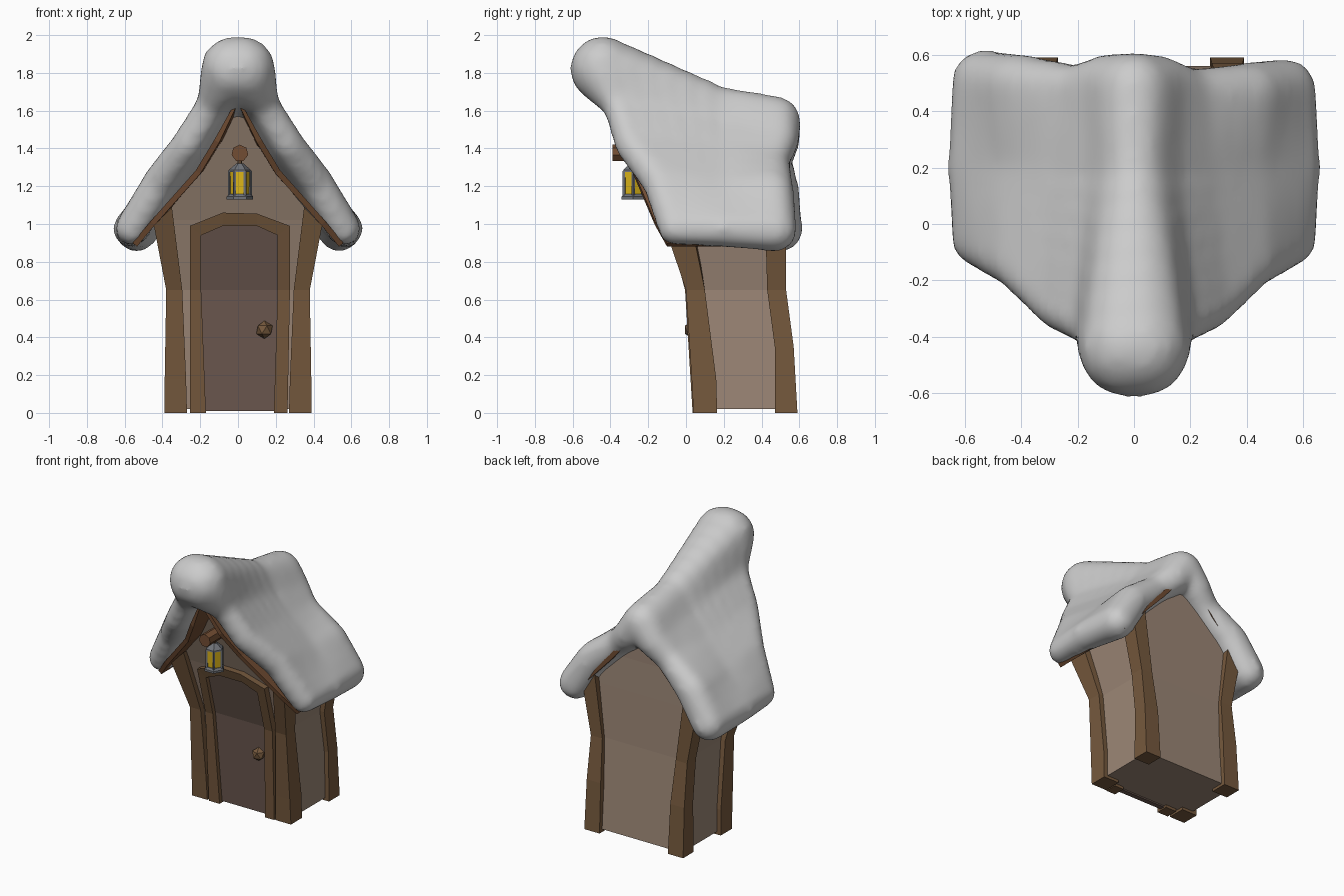
import bpy, bmesh, math
from mathutils import Matrix, Vector

if "Cube" in bpy.data.objects:
    bpy.data.objects.remove(bpy.data.objects["Cube"])


def material(name, rgb):
    m = bpy.data.materials.new(name)
    m.diffuse_color = (*rgb, 1)
    m.use_nodes = True
    m.node_tree.nodes["Principled BSDF"].inputs["Base Color"].default_value = m.diffuse_color
    return m


TIMBER = material("timber", (0.18, 0.10, 0.047))
PLASTER = material("plaster", (0.33, 0.24, 0.18))
DOOR = material("door_wood", (0.15, 0.10, 0.08))
BOARD = material("roof_wood", (0.17, 0.075, 0.033))
GLASS = material("lantern_glass", (0.75, 0.48, 0.01))
METAL = material("metal", (0.16, 0.17, 0.19))


def finish(name, bm, mat=None):
    bmesh.ops.recalc_face_normals(bm, faces=bm.faces)
    me = bpy.data.meshes.new(name)
    bm.to_mesh(me)
    bm.free()
    ob = bpy.data.objects.new(name, me)
    bpy.context.collection.objects.link(ob)
    if mat:
        me.materials.append(mat)
    return ob


def loft(name, rings, mat):
    """Skin a list of equal-length rings and cap both ends."""
    bm = bmesh.new()
    vs = [[bm.verts.new(p) for p in r] for r in rings]
    n = len(vs[0])
    for a, b in zip(vs, vs[1:]):
        for i in range(n):
            j = (i + 1) % n
            bm.faces.new((a[i], a[j], b[j], b[i]))
    bm.faces.new(vs[0])
    bm.faces.new(vs[-1])
    return finish(name, bm, mat)


def prism(name, levels, sides, mat, at=(0, 0), turn=0.0):
    """Vertical turned part from (radius, z) levels."""
    rings = [[(at[0] + r * math.cos(turn + math.tau * i / sides),
               at[1] + r * math.sin(turn + math.tau * i / sides), z)
              for i in range(sides)] for r, z in levels]
    return loft(name, rings, mat)


def front(z):
    """Depth of the forward-leaning front wall at height z."""
    pts = [(0, 0.08), (0.65, 0.04), (1.02, -0.06), (1.64, -0.27)]
    for (z0, y0), (z1, y1) in zip(pts, pts[1:]):
        if z <= z1:
            break
    return y0 + (y1 - y0) * (z - z0) / (z1 - z0)


# Walls: half width, front z, back z, back y
levels = [(0.36, 0.02, 0.02, 0.56), (0.345, 0.65, 0.65, 0.505), (0.41, 1.02, 1.02, 0.49),
          (0.2, 1.27, 1.25, 0.48), (0.1, 1.43, 1.37, 0.48), (0.004, 1.64, 1.5, 0.48)]
loft("walls", [[(-w, front(zf), zf), (w, front(zf), zf), (w, yb, zb), (-w, yb, zb)]
               for w, zf, zb, yb in levels], PLASTER)

# Corner posts: inner x, outer x, inner z, outer z, near y, far y
front_post = [(0.27, 0.39, 0, 0, 0.04, 0.165), (0.275, 0.388, 0.18, 0.18, 0.03, 0.16),
              (0.295, 0.38, 0.65, 0.65, 0, 0.10), (0.35, 0.445, 1.09, 0.99, -0.115, 0.03)]
back_post = [(0.27, 0.39, 0, 0, 0.47, 0.59), (0.275, 0.385, 0.35, 0.35, 0.47, 0.57),
             (0.29, 0.38, 0.65, 0.65, 0.43, 0.53), (0.35, 0.445, 1.09, 0.99, 0.42, 0.53)]
for label, post in (("front", front_post), ("back", back_post)):
    for side, s in (("left", -1), ("right", 1)):
        loft(f"{label}_post_{side}",
             [[(s * a, y0, za), (s * b, y0, zb), (s * b, y1, zb), (s * a, y1, za)]
              for a, b, za, zb, y0, y1 in post], TIMBER)

# Door frame: outer x, outer z, inner x, inner z
path = [(-0.255, 0, -0.17, 0), (-0.255, 0.65, -0.195, 0.65), (-0.255, 0.99, -0.195, 0.94),
        (-0.08, 1.06, -0.08, 0.99), (0.1, 1.055, 0.1, 0.99), (0.275, 0.99, 0.21, 0.94),
        (0.275, 0.65, 0.21, 0.65), (0.262, 0, 0.19, 0)]
loft("door_frame", [[(xo, front(zo) - 0.045, zo), (xi, front(zi) - 0.045, zi),
                     (xi, front(zi) + 0.04, zi), (xo, front(zo) + 0.04, zo)]
                    for xo, zo, xi, zi in path], TIMBER)

# Door panel and faceted knob
loft("door", [[(a, front(z) - 0.015, z), (b, front(z) - 0.015, z),
               (b, front(z) + 0.02, z), (a, front(z) + 0.02, z)]
              for a, b, z in [(-0.18, 0.2, 0.01), (-0.2, 0.215, 0.65),
                              (-0.2, 0.215, 0.945), (-0.08, 0.1, 1.0)]], DOOR)
bm = bmesh.new()
bmesh.ops.create_icosphere(bm, subdivisions=1, radius=0.048,
                           matrix=Matrix.Translation((0.14, 0.035, 0.44)))
finish("door_knob", bm, TIMBER)

# Roof boards: x, front y, front z, back z
half = [(0, -0.42, 1.64, 1.5), (0.1, -0.36, 1.43, 1.37), (0.2, -0.28, 1.265, 1.25),
        (0.44, -0.165, 0.995, 0.995), (0.535, -0.10, 0.88, 0.885)]
line = [(-x, y, a, b) for x, y, a, b in half[:0:-1]] + half
bm = bmesh.new()
rows = [(bm.verts.new((x, y, a)), bm.verts.new((x, 0.545, b))) for x, y, a, b in line]
for p, q in zip(rows, rows[1:]):
    bm.faces.new((p[0], q[0], q[1], p[1]))
roof = finish("roof_boards", bm, BOARD)
for p in roof.data.polygons:
    if p.normal.z < 0:
        p.flip()
sol = roof.modifiers.new("thickness", 'SOLIDIFY')
sol.thickness = 0.03
sol.offset = 1

# Lantern beam and hanging lantern
loft("lantern_beam", [[(0.01 + 0.045 * math.sin(math.tau * i / 7), y,
                        1.375 + 0.045 * math.cos(math.tau * i / 7))
                       for i in range(7)] for y in (-0.39, -0.1)], BOARD)
AT = (0.01, -0.28)
prism("lantern_base", [(0.07, 1.13), (0.07, 1.145), (0.057, 1.158)], 6, METAL, AT)
prism("lantern_glass", [(0.05, 1.155), (0.055, 1.28)], 6, GLASS, AT)
prism("lantern_cap", [(0.062, 1.275), (0.06, 1.285), (0.025, 1.315), (0.02, 1.32)], 6, METAL, AT)
prism("lantern_hanger", [(0.012, 1.31), (0.012, 1.35)], 6, TIMBER, AT)
for i in range(6):
    a = math.tau * i / 6
    prism(f"lantern_bar_{i}", [(0.009, 1.15), (0.009, 1.28)], 4, METAL,
          (AT[0] + 0.055 * math.cos(a), AT[1] + 0.055 * math.sin(a)), a)

# Snow: control grid of (x, y, z, radius), ridge to eave, front to back
grid = [[(0.025, -0.44, 1.82, 0.175), (0.135, -0.36, 1.635, 0.085), (0.265, -0.29, 1.42, 0.09),
         (0.41, -0.14, 1.225, 0.095), (0.56, -0.06, 0.975, 0.09)],
        [(0, 0.18, 1.615, 0.115), (0.09, 0.2, 1.50, 0.095), (0.21, 0.2, 1.36, 0.095),
         (0.395, 0.2, 1.17, 0.095), (0.565, 0.2, 0.975, 0.10)],
        [(0, 0.475, 1.545, 0.135), (0.09, 0.49, 1.44, 0.11), (0.2, 0.455, 1.335, 0.095),
         (0.40, 0.46, 1.17, 0.115), (0.535, 0.475, 0.965, 0.115)]]
bm = bmesh.new()
N = 6
for s in (-1, 1):
    for r in range(2):
        for c in range(4):
            p00, p01, p10, p11 = (Vector(grid[r + i][c + j]) for i in (0, 1) for j in (0, 1))
            for i in range(N + 1):
                for j in range(N + 1):
                    u, v = i / N, j / N
                    q = p00.lerp(p01, v).lerp(p10.lerp(p11, v), u)
                    # the left back corner hangs a little further out
                    y = q[1] + (0.03 * u * min(1, q[0] / 0.4) if s < 0 and r else 0)
                    bmesh.ops.create_icosphere(
                        bm, subdivisions=2, radius=q[3] * 1.03,
                        matrix=Matrix.Translation((s * q[0], y, q[2])))
snow = finish("snow_cap", bm)
rm = snow.modifiers.new("merge", 'REMESH')
rm.mode = 'VOXEL'
rm.voxel_size = 0.022
rm.use_smooth_shade = True
sm = snow.modifiers.new("soften", 'SMOOTH')
sm.factor = 0.5
sm.iterations = 20
